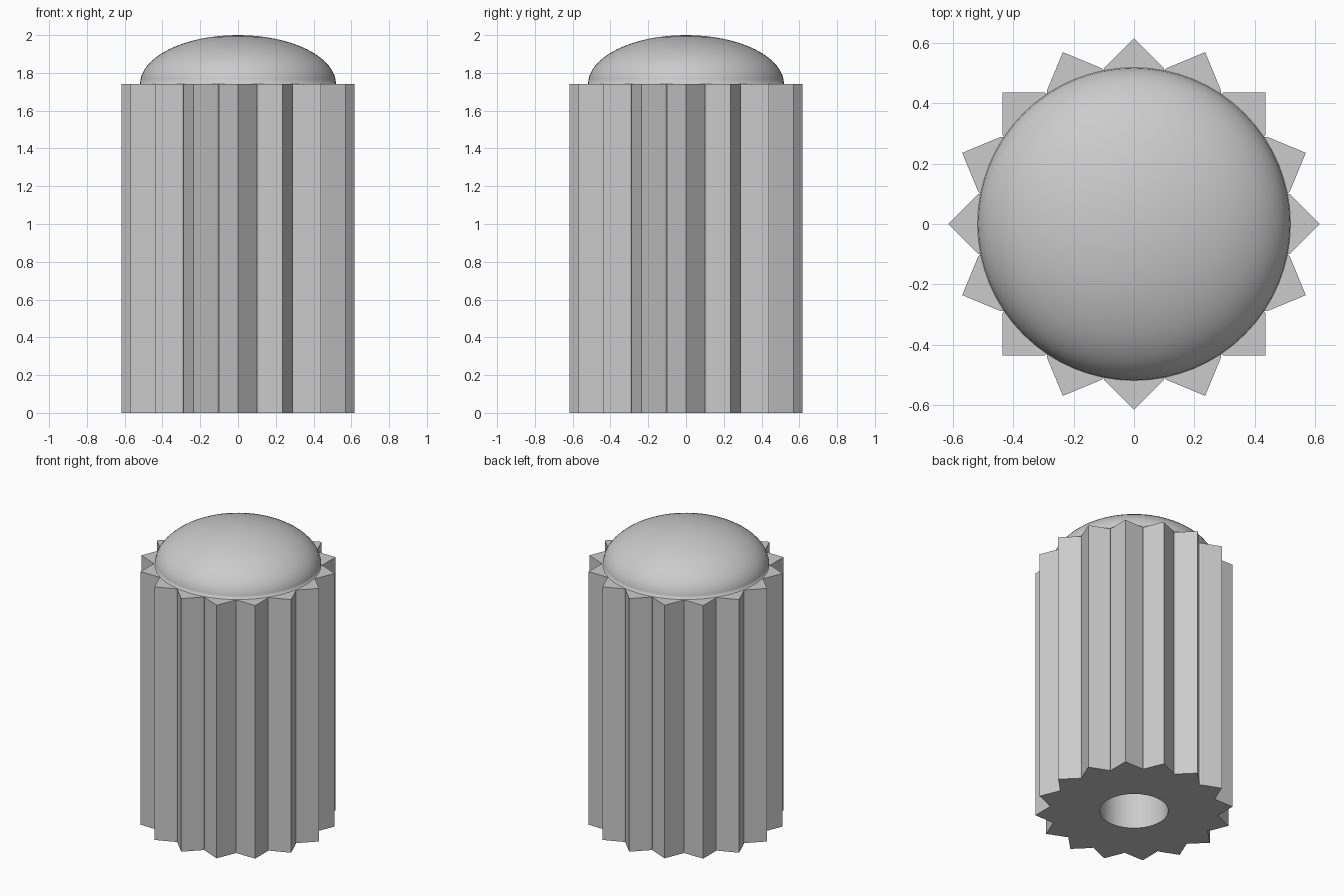
import bpy
import bmesh
from math import sin, cos, pi, hypot, atan2

# Main dimensions
TEETH = 16
BODY_TOP = 1.74
CORE_R = 0.519      # groove floor, also the dome radius
TOOTH = 0.098       # half diagonal of each square rib
HOLE_R = 0.213
DOME_H = 0.26

old = bpy.data.objects.get("Cube")
if old:
    bpy.data.objects.remove(old, do_unlink=True)

grey = bpy.data.materials.new("plain_grey")
grey.use_nodes = True
colour = (0.6, 0.6, 0.6, 1)
grey.diffuse_color = colour
grey.node_tree.nodes["Principled BSDF"].inputs["Base Color"].default_value = colour


def finish(name, bm):
    bmesh.ops.recalc_face_normals(bm, faces=bm.faces)
    mesh = bpy.data.meshes.new(name)
    bm.to_mesh(mesh)
    bm.free()
    mesh.materials.append(grey)
    obj = bpy.data.objects.new(name, mesh)
    bpy.context.collection.objects.link(obj)
    return obj


def ring(bm, outline, z):
    return [bm.verts.new((r * cos(a), r * sin(a), z)) for r, a in outline]


def bridge(bm, a, b, smooth=False):
    n = len(a)
    for i in range(n):
        j = (i + 1) % n
        bm.faces.new((a[i], a[j], b[j], b[i])).smooth = smooth


# Ribbed body: tip, corner, groove, corner for every rib, with a round bore
step = 2 * pi / TEETH
corner_r = hypot(CORE_R, TOOTH)
corner_a = atan2(TOOTH, CORE_R)
star = []
for t in range(TEETH):
    a = t * step
    star += [(CORE_R + TOOTH, a), (corner_r, a + corner_a),
             (CORE_R, a + step / 2), (corner_r, a + step - corner_a)]
bore = [(HOLE_R, i * step / 4) for i in range(len(star))]

bm = bmesh.new()
outer_low, outer_top = ring(bm, star, 0), ring(bm, star, BODY_TOP)
inner_low, inner_top = ring(bm, bore, 0), ring(bm, bore, BODY_TOP)
bridge(bm, outer_low, outer_top)
bridge(bm, outer_top, inner_top)
bridge(bm, inner_top, inner_low, smooth=True)
bridge(bm, inner_low, outer_low)
finish("ribbed_body", bm)

# Domed cap: upper half of a flattened sphere, closed underneath
bm = bmesh.new()
bmesh.ops.create_uvsphere(bm, u_segments=64, v_segments=32, radius=1)
bmesh.ops.bisect_plane(bm, geom=bm.verts[:] + bm.edges[:] + bm.faces[:],
                       plane_co=(0, 0, 0), plane_no=(0, 0, 1), clear_inner=True)
for f in bm.faces:
    f.smooth = True
rim = [e for e in bm.edges if e.is_boundary]
for e in rim:
    e.smooth = False
for f in bmesh.ops.contextual_create(bm, geom=rim)["faces"]:
    f.smooth = False
bmesh.ops.scale(bm, vec=(CORE_R, CORE_R, DOME_H), verts=bm.verts)
dome = finish("domed_cap", bm)
dome.location.z = BODY_TOP
